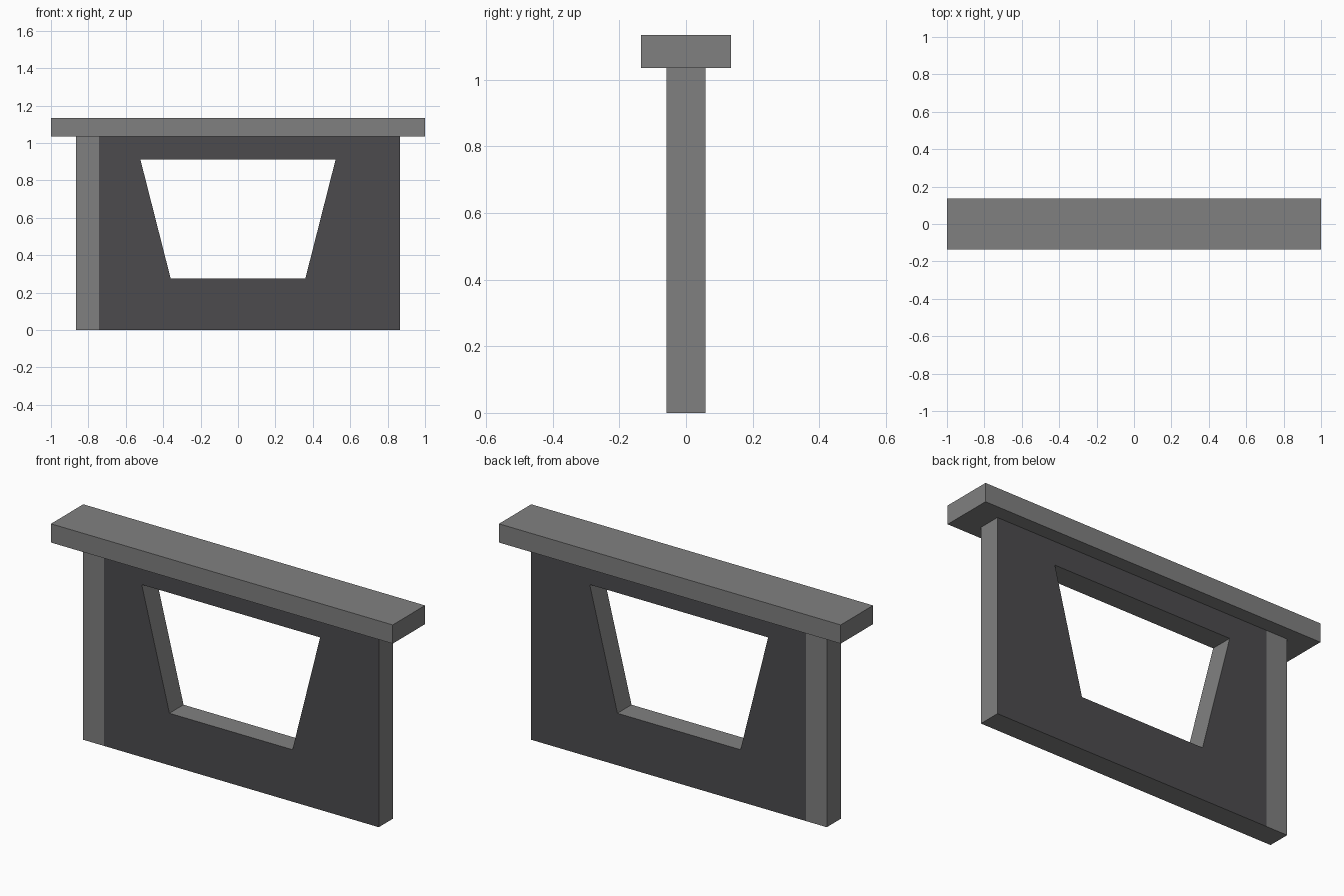
import bpy, bmesh

if "Cube" in bpy.data.objects:
    bpy.data.objects.remove(bpy.data.objects["Cube"])


def material(name, color):
    m = bpy.data.materials.new(name)
    m.diffuse_color = (*color, 1)
    m.use_nodes = True
    m.node_tree.nodes["Principled BSDF"].inputs["Base Color"].default_value = m.diffuse_color
    return m


grey = material("mid_grey", (0.216, 0.216, 0.216))
dark = material("dark_grey", (0.072, 0.071, 0.076))


def finish(name, bm, mats):
    bmesh.ops.recalc_face_normals(bm, faces=bm.faces)
    mesh = bpy.data.meshes.new(name)
    bm.to_mesh(mesh)
    bm.free()
    for m in mats:
        mesh.materials.append(m)
    ob = bpy.data.objects.new(name, mesh)
    bpy.context.collection.objects.link(ob)
    return ob


W, D, H, TOP = 0.865, 0.059, 1.036, 1.135

# Wall: rectangular frame around a trapezoid opening
outer = [(-W, 0), (W, 0), (W, H), (-W, H)]
inner = [(-0.36, 0.275), (0.36, 0.275), (0.522, 0.912), (-0.522, 0.912)]
bm = bmesh.new()
fo, bo, fi, bi = [[bm.verts.new((x, y, z)) for x, z in loop]
                  for loop in (outer, inner) for y in (-D, D)]
for i in range(4):
    j = (i + 1) % 4
    for a, b in ((fo, fi), (fi, bi), (bi, bo), (bo, fo)):
        bm.faces.new((a[i], a[j], b[j], b[i]))

# Dark panels: front and back faces right of the plain edge strip
STRIP = -0.743
bmesh.ops.bisect_plane(bm, geom=bm.verts[:] + bm.edges[:] + bm.faces[:],
                       plane_co=(STRIP, 0, 0), plane_no=(1, 0, 0))
bm.normal_update()
for f in bm.faces:
    if abs(f.normal.y) > 0.9 and f.calc_center_median().x > STRIP:
        f.material_index = 1
finish("wall", bm, [grey, dark])

# Top slab
bm = bmesh.new()
bmesh.ops.create_cube(bm, size=1)
bmesh.ops.scale(bm, vec=(2, 0.27, TOP - H), verts=bm.verts)
bmesh.ops.translate(bm, vec=(0, 0, (TOP + H) / 2), verts=bm.verts)
finish("top_slab", bm, [grey])
